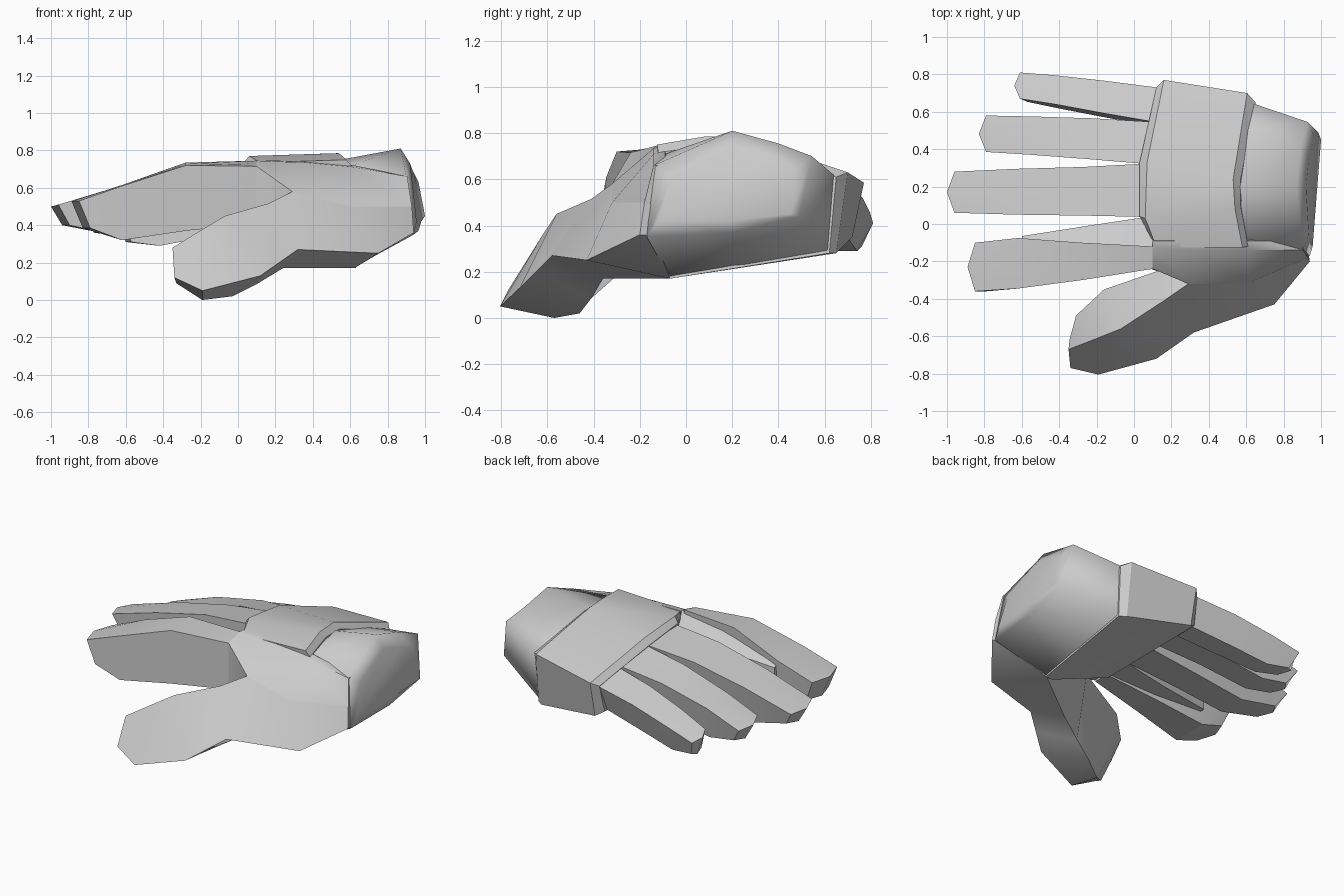
import bpy, bmesh, math

grey = bpy.data.materials.new("glove_grey")
grey.diffuse_color = (0.6, 0.6, 0.6, 1)


def loft(name, rings, angle=25, cap_start=True):
    """Skin a row of equal-length point rings and close the ends."""
    bm = bmesh.new()
    vs = [[bm.verts.new(p) for p in r] for r in rings]
    n = len(vs[0])
    for a, b in zip(vs, vs[1:]):
        for i in range(n):
            j = (i + 1) % n
            bm.faces.new((a[i], a[j], b[j], b[i]))
    caps = [bm.faces.new(vs[0]), bm.faces.new(vs[-1])]
    bmesh.ops.recalc_face_normals(bm, faces=bm.faces)
    if not cap_start:  # this end is buried in another part
        bmesh.ops.delete(bm, geom=[caps[0]], context='FACES_ONLY')
    me = bpy.data.meshes.new(name)
    bm.to_mesh(me)
    bm.free()
    me.materials.append(grey)
    for p in me.polygons:
        p.use_smooth = True
    me.set_sharp_from_angle(angle=math.radians(angle))
    ob = bpy.data.objects.new(name, me)
    bpy.context.collection.objects.link(ob)
    return ob


def finger(name, sections, nose=0.04, slope=0.06, tf=0.05, tb=0.18):
    """Sections: x, front y, back y, front top z, back top z, bottom z. First is the tip.
    tf and tb narrow the underside at the front and back."""
    rings = []
    for k, (x, yf, yb, zf, zb, z0) in enumerate(sections):
        d = nose if k == 0 else 0
        s = slope if k == 0 else 0
        m, w = (yf + yb) / 2, yb - yf
        rings.append([(x, yf, zf), (x - d, m, (zf + zb) / 2), (x, yb, zb),
                      (x + s, yb - tb * w, z0), (x + s - d, m, z0), (x + s, yf + tf * w, z0)])
    loft(name, rings)


# Four fingers, tip to knuckle
finger("little_finger", [(-0.61, 0.67, 0.81, 0.45, 0.41, 0.31),
                         (-0.42, 0.64, 0.795, 0.515, 0.46, 0.29),
                         (-0.15, 0.59, 0.765, 0.58, 0.52, 0.34),
                         (0.2, 0.53, 0.72, 0.63, 0.565, 0.4)], 0.03, 0.04, -0.12, 0.35)
finger("ring_finger", [(-0.79, 0.385, 0.58, 0.48, 0.45, 0.36),
                       (-0.55, 0.37, 0.575, 0.565, 0.535, 0.33),
                       (-0.22, 0.345, 0.565, 0.65, 0.605, 0.38),
                       (0.2, 0.31, 0.54, 0.705, 0.635, 0.42)])
finger("middle_finger", [(-0.96, 0.06, 0.28, 0.51, 0.49, 0.4),
                         (-0.63, 0.05, 0.295, 0.61, 0.585, 0.34),
                         (-0.27, 0.045, 0.305, 0.695, 0.66, 0.38),
                         (0.2, 0.035, 0.33, 0.735, 0.705, 0.42)])
finger("index_finger", [(-0.85, -0.36, -0.1, 0.53, 0.525, 0.385),
                        (-0.62, -0.345, -0.075, 0.61, 0.615, 0.32),
                        (-0.28, -0.3, -0.1, 0.72, 0.735, 0.37),
                        (0.1, -0.24, -0.12, 0.715, 0.745, 0.41)], tf=0, tb=0.1)

# Web joining the index finger to the knuckles
loft("finger_web", [[(x, yf, zf), (x, yb, zb), (x, yb, z0), (x, yf, z0)]
                    for x, yf, yb, zf, zb, z0 in [(-0.6, -0.1, -0.065, 0.6, 0.57, 0.4),
                                                  (-0.25, -0.13, -0.01, 0.69, 0.62, 0.4),
                                                  (0.15, -0.14, 0.05, 0.73, 0.68, 0.42)]])

# Back-of-hand plate running right round the palm, with bevelled ends
loft("hand_plate", [
    [(0.11, -0.11, 0.70), (0.03, 0.04, 0.735), (0.03, 0.33, 0.705),
     (0.12, 0.73, 0.56), (0.11, 0.69, 0.38), (0.11, 0.0, 0.38)],
    [(0.12, -0.125, 0.735), (0.06, 0.03, 0.77), (0.07, 0.33, 0.74),
     (0.16, 0.77, 0.585), (0.16, 0.72, 0.35), (0.16, -0.05, 0.33)],
    [(0.58, -0.125, 0.75), (0.54, 0.08, 0.785), (0.53, 0.24, 0.785),
     (0.605, 0.7, 0.63), (0.6, 0.65, 0.28), (0.58, -0.07, 0.17)],
    [(0.61, -0.12, 0.715), (0.57, 0.1, 0.75), (0.57, 0.24, 0.75),
     (0.65, 0.65, 0.61), (0.64, 0.62, 0.28), (0.63, -0.07, 0.17)]], 28)

# Wrist cuff flaring to its peak, with a softly rounded end
loft("wrist", [
    [(0.55, -0.12, 0.70), (0.52, 0.2, 0.745), (0.6, 0.5, 0.67),
     (0.62, 0.65, 0.61), (0.62, 0.62, 0.285), (0.61, 0.25, 0.22), (0.62, -0.07, 0.175)],
    [(0.90, -0.14, 0.66), (0.87, 0.2, 0.81), (0.89, 0.4, 0.755),
     (0.93, 0.545, 0.70), (0.985, 0.49, 0.44), (0.965, 0.2, 0.37), (0.94, -0.17, 0.35)],
    [(0.935, -0.06, 0.61), (0.92, 0.2, 0.73), (0.935, 0.35, 0.69),
     (0.965, 0.46, 0.63), (1.0, 0.45, 0.45), (0.98, 0.2, 0.42), (0.955, -0.12, 0.42)]], 110, False)

# Fleshy side of the hand, running on from the index finger to the wrist
loft("hand_side", [
    [(0.1, -0.09, 0.747), (0.1, -0.13, 0.745), (0.1, -0.24, 0.715),
     (0.1, -0.245, 0.42), (0.12, 0.0, 0.42)],
    [(0.35, -0.09, 0.745), (0.35, -0.14, 0.735), (0.29, -0.32, 0.58),
     (0.3, -0.3, 0.4), (0.35, 0.0, 0.32)],
    [(0.62, -0.09, 0.72), (0.62, -0.14, 0.71), (0.6, -0.32, 0.5),
     (0.62, -0.25, 0.35), (0.62, 0.05, 0.3)],
    [(0.9, -0.09, 0.66), (0.905, -0.14, 0.66), (0.93, -0.18, 0.5),
     (0.92, -0.13, 0.42), (0.88, 0.0, 0.45)]], 38, False)

# Thumb from its tip along the heel of the hand: ridge, front edge, underside, inner edge
loft("thumb", [
    [(-0.35, -0.67, 0.28), (-0.34, -0.77, 0.12), (-0.33, -0.7, 0.09), (-0.345, -0.62, 0.2)],
    [(-0.22, -0.62, 0.36), (-0.19, -0.805, 0.05), (-0.19, -0.57, 0.0), (-0.31, -0.49, 0.27)],
    [(-0.07, -0.56, 0.45), (0.12, -0.72, 0.13), (-0.03, -0.46, 0.02), (-0.16, -0.35, 0.33)],
    [(0.16, -0.41, 0.515), (0.22, -0.65, 0.2), (0.1, -0.41, 0.085), (0.13, -0.25, 0.42)],
    [(0.29, -0.32, 0.58), (0.32, -0.58, 0.27), (0.24, -0.36, 0.17), (0.28, -0.1, 0.36)],
    [(0.6, -0.32, 0.5), (0.75, -0.43, 0.25), (0.62, -0.07, 0.17), (0.6, 0.0, 0.32)],
    [(0.93, -0.18, 0.5), (0.94, -0.2, 0.36), (0.93, -0.14, 0.355), (0.9, -0.05, 0.45)]], 35)
